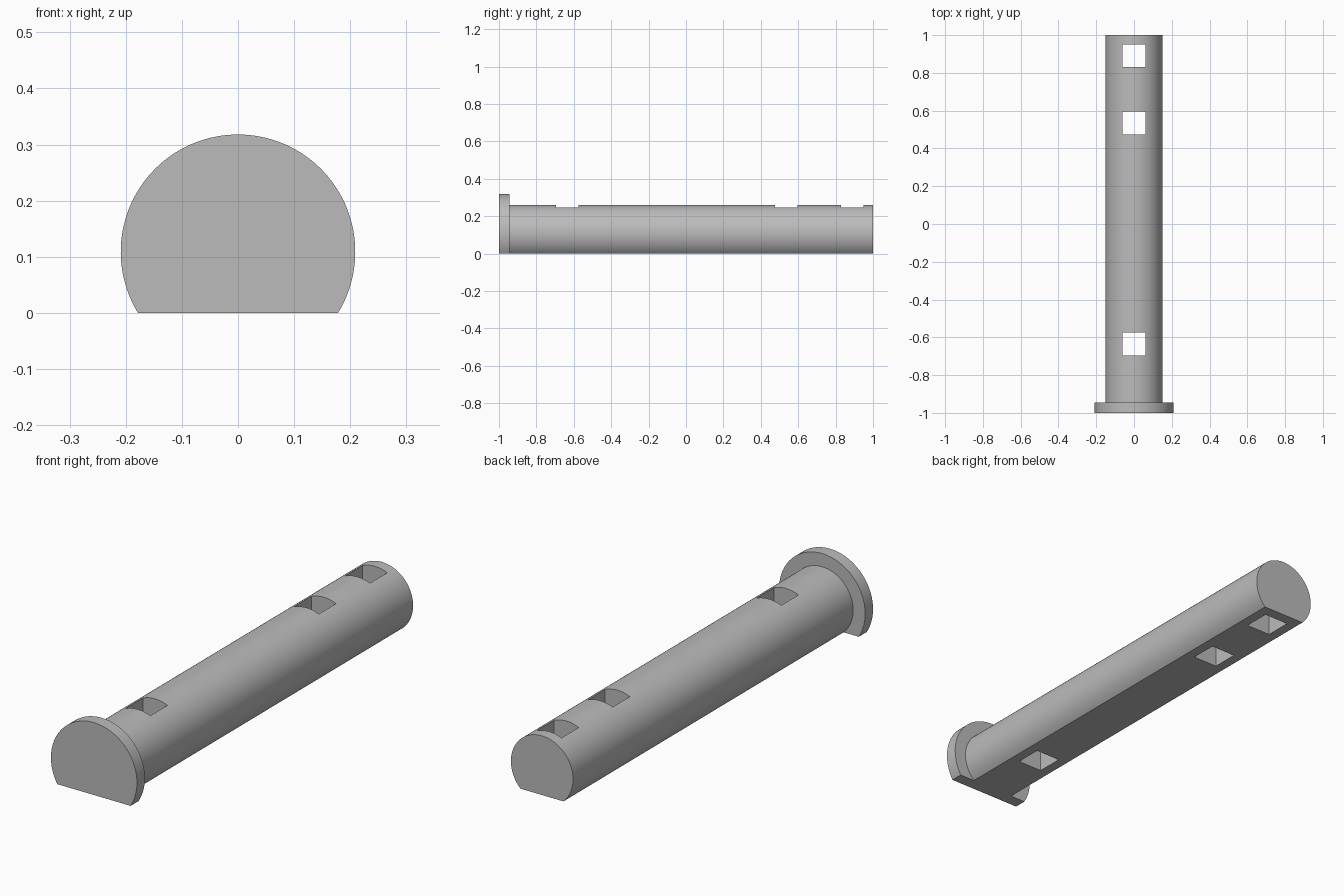
import bpy, bmesh, math

cube = bpy.data.objects.get("Cube")
if cube:
    bpy.data.objects.remove(cube, do_unlink=True)

AXIS_Z = 0.109       # height of the pin's axis above its flat underside
HEAD_Y = -0.945      # where the head meets the shaft
HOLE = 0.12          # side of each square hole

steel = bpy.data.materials.new("grey_steel")
steel.use_nodes = True
grey = (0.5, 0.5, 0.5, 1)
steel.diffuse_color = grey
steel.node_tree.nodes["Principled BSDF"].inputs["Base Color"].default_value = grey


def flat_bottomed_rod(name, radius, y0, y1, segments=96):
    """Extrude a circle cut off by a flat at z = 0 along y."""
    start = -math.asin(AXIS_Z / radius)
    sweep = math.pi - 2 * start
    bm = bmesh.new()
    ring = []
    for i in range(segments + 1):
        a = start + sweep * i / segments
        z = max(0, AXIS_Z + radius * math.sin(a))
        ring.append(bm.verts.new((radius * math.cos(a), y0, z)))
    face = bm.faces.new(ring)
    extruded = bmesh.ops.extrude_face_region(bm, geom=[face])["geom"]
    moved = [v for v in extruded if isinstance(v, bmesh.types.BMVert)]
    bmesh.ops.translate(bm, verts=moved, vec=(0, y1 - y0, 0))
    bmesh.ops.recalc_face_normals(bm, faces=bm.faces)
    mesh = bpy.data.meshes.new(name)
    bm.to_mesh(mesh)
    bm.free()
    mesh.materials.append(steel)
    obj = bpy.data.objects.new(name, mesh)
    bpy.context.collection.objects.link(obj)
    return obj


def select_only(obj):
    bpy.ops.object.select_all(action='DESELECT')
    obj.select_set(True)
    bpy.context.view_layer.objects.active = obj


# Head and shaft
head = flat_bottomed_rod("pin_head", 0.209, -1, HEAD_Y)
shaft = flat_bottomed_rod("pin_shaft", 0.151, HEAD_Y, 1)

# Square holes straight through the shaft
for y in (-0.635, 0.535, 0.89):
    bpy.ops.mesh.primitive_cube_add(size=1, location=(0, y, AXIS_Z))
    cutter = bpy.context.object
    cutter.name = "hole_cutter"
    cutter.scale = (HOLE, HOLE, 1)
    cutter.hide_render = True
    cutter.data.materials.append(steel)
    cut = shaft.modifiers.new("hole", 'BOOLEAN')
    cut.operation = 'DIFFERENCE'
    cut.solver = 'EXACT'
    cut.object = cutter
    select_only(shaft)
    bpy.ops.object.modifier_apply(modifier=cut.name)
    bpy.data.objects.remove(cutter, do_unlink=True)

# Smooth barrels with crisp edges
for obj in (head, shaft):
    select_only(obj)
    bpy.ops.object.shade_smooth_by_angle(angle=math.radians(30))
